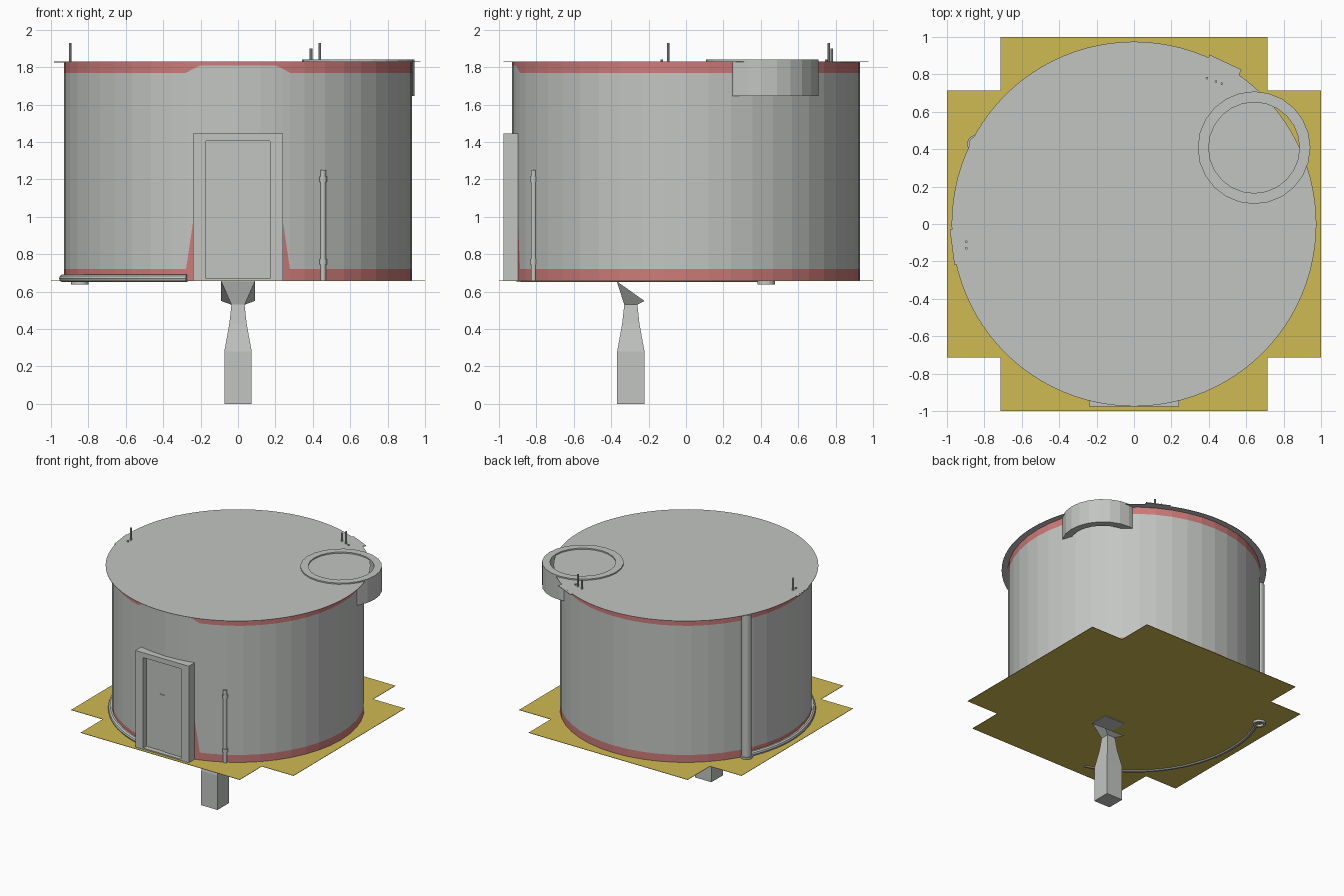
import bpy, bmesh, math
from mathutils import Vector

cube = bpy.data.objects.get("Cube")
if cube:
    bpy.data.objects.remove(cube, do_unlink=True)


def material(name, rgb):
    m = bpy.data.materials.new(name)
    m.use_nodes = True
    m.diffuse_color = (*rgb, 1)
    m.node_tree.nodes["Principled BSDF"].inputs["Base Color"].default_value = (*rgb, 1)
    return m


GREY = material("light grey", (0.54, 0.56, 0.54))
RED = material("red", (0.6, 0.2, 0.19))
YELLOW = material("mustard yellow", (0.62, 0.49, 0.085))
FLOOR, ROOF, R = 0.66, 1.83, 0.93


def finish(name, bm, *mats):
    bmesh.ops.recalc_face_normals(bm, faces=bm.faces)
    mesh = bpy.data.meshes.new(name)
    bm.to_mesh(mesh)
    bm.free()
    for m in mats:
        mesh.materials.append(m)
    ob = bpy.data.objects.new(name, mesh)
    bpy.context.collection.objects.link(ob)
    return ob


def circle(r, n, cx=0, cy=0):
    return [(cx + r * math.cos(math.tau * i / n), cy + r * math.sin(math.tau * i / n)) for i in range(n)]


def rect(x0, x1, y0, y1):
    return [(x0, y0), (x1, y0), (x1, y1), (x0, y1)]


def loft(name, loops, mat, closed=False):
    """Skin between matching 3D loops, capped or joined end to start."""
    bm = bmesh.new()
    rings = [[bm.verts.new(p) for p in loop] for loop in loops]
    pairs = list(zip(rings, rings[1:]))
    if closed:
        pairs.append((rings[-1], rings[0]))
    else:
        bm.faces.new(rings[0])
        bm.faces.new(rings[-1])
    for a, b in pairs:
        for i in range(len(a)):
            j = (i + 1) % len(a)
            bm.faces.new((a[i], a[j], b[j], b[i]))
    return finish(name, bm, mat)


def at(pts, z):
    return [(x, y, z) for x, y in pts]


def prism(name, pts, z0, z1, mat=GREY):
    return loft(name, [at(pts, z0), at(pts, z1)], mat)


def tube(name, outer, inner, z0, z1, mat=GREY):
    return loft(name, [at(outer, z0), at(outer, z1), at(inner, z1), at(inner, z0)], mat, True)


# Round wall, with red bands that change shape around the door
angles = {round(math.tau * i / 48, 5) for i in range(48)}
for x in (0.2, 0.24, 0.278):
    for s in (-1, 1):
        angles.add(round(1.5 * math.pi + s * math.asin(x / R), 5))


def band_heights(x, y):
    if y > 0 or abs(x) > 0.27:
        return 0.72, 1.77
    if abs(x) > 0.22:
        return 0.97, 1.79
    return 0.97, 1.81


bm = bmesh.new()
columns = []
for a in sorted(angles):
    x, y = R * math.cos(a), R * math.sin(a)
    low, high = band_heights(x, y)
    columns.append([bm.verts.new((x, y, z)) for z in (FLOOR, low, high, ROOF)])
for a, b in zip(columns, columns[1:] + columns[:1]):
    for k in range(3):
        f = bm.faces.new((a[k], b[k], b[k + 1], a[k + 1]))
        f.material_index = 0 if k == 1 else 1
finish("round_wall", bm, GREY, RED)

# Flat roof with an overhanging edge, and the cross-shaped base sheet
prism("roof", circle(0.975, 96), ROOF - 0.003, ROOF)
w = 0.715
cross = []
for sx, sy in ((1, 1), (-1, 1), (-1, -1), (1, -1)):
    corner = [(sx, sy * w), (sx * w, sy * w), (sx * w, sy)]
    cross += corner if sx * sy > 0 else corner[::-1]
prism("base_sheet", cross, FLOOR - 0.003, FLOOR, YELLOW)

# Door frame and two interlocking leaves
for s, side in ((1, "left"), (-1, "right")):
    prism("door_post_" + side, rect(*sorted((s * 0.17, s * 0.24)), -0.975, -0.89), FLOOR, 1.445)
prism("door_lintel", rect(-0.17, 0.17, -0.975, -0.89), 1.405, 1.445)
prism("door_sill", rect(-0.17, 0.17, -0.975, -0.9), FLOOR, FLOOR + 0.01)
prism("door_leaf_right", rect(-0.17, 0, -0.935, -0.9), FLOOR, 1.405)
prism("door_leaf_left", rect(0, 0.17, -0.942, -0.9), FLOOR, 1.405)
prism("door_leaf_tongue", rect(-0.045, 0, -0.942, -0.9), 0.95, 1.13)

# Open collar at the roof edge
hub = (0.642, 0.408)
tube("roof_collar", circle(0.301, 24, *hub), circle(0.243, 24, *hub), 1.647, 1.84)

# Bracket plates and thin aerials on the roof
prism("rear_bracket", [(0.38, 0.85), (0.405, 0.905), (0.575, 0.825), (0.555, 0.78)], ROOF - 0.006, ROOF - 0.001)
prism("side_bracket", [(-0.93, -0.03), (-0.985, -0.03), (-0.96, -0.22), (-0.93, -0.21)], ROOF - 0.006, ROOF - 0.001)
for i, (x, y, top) in enumerate(((0.39, 0.78, 1.9), (0.438, 0.763, 1.93), (0.47, 0.75, 1.84),
                                 (-0.897, -0.095, 1.93), (-0.897, -0.13, 1.84))):
    prism(f"aerial_{i + 1}", circle(0.007, 8, x, y), ROOF - 0.01, top)

# Upright drain pipe with its open foot
px, py = -0.845, 0.428
prism("drain_pipe", circle(0.038, 16, px, py), FLOOR, ROOF - 0.003)
tube("drain_foot", circle(0.047, 16, px, py), circle(0.03, 16, px, py), 0.638, 0.675)

# Pipe bent around the foot of the wall
loops = []
for i in range(25):
    a = math.radians(153 + 100 * i / 24)
    out = Vector((math.cos(a), math.sin(a), 0))
    centre = out * 0.935 + Vector((0, 0, 0.671))
    loops.append([centre + out * u + Vector((0, 0, v)) for u, v in circle(0.022, 10)])
loft("base_pipe", loops, GREY)

# Slim post beside the door with clamps
prism("side_post", circle(0.015, 12, 0.455, -0.815), FLOOR, 1.25)
for i, z in enumerate((0.76, 1.2)):
    prism(f"post_clamp_{i + 1}", circle(0.02, 12, 0.455, -0.815), z - 0.015, z + 0.015)

# Pedestal: square foot, narrowing neck and slanted head under a flat pad
cy = -0.295
neck = [at(rect(-h, h, cy - h, cy + h), z)
        for h, z in ((0.073, 0), (0.073, 0.28), (0.046, 0.43), (0.035, 0.53))]
loft("pedestal", neck, GREY)
head = [(x, y, 0.655 if y < cy else 0.55) for x, y in rect(-0.09, 0.09, -0.37, -0.222)]
loft("pedestal_head", [neck[-1], head], GREY)
prism("pedestal_pad", rect(-0.09, 0.09, -0.37, -0.222), FLOOR - 0.007, FLOOR - 0.003)
